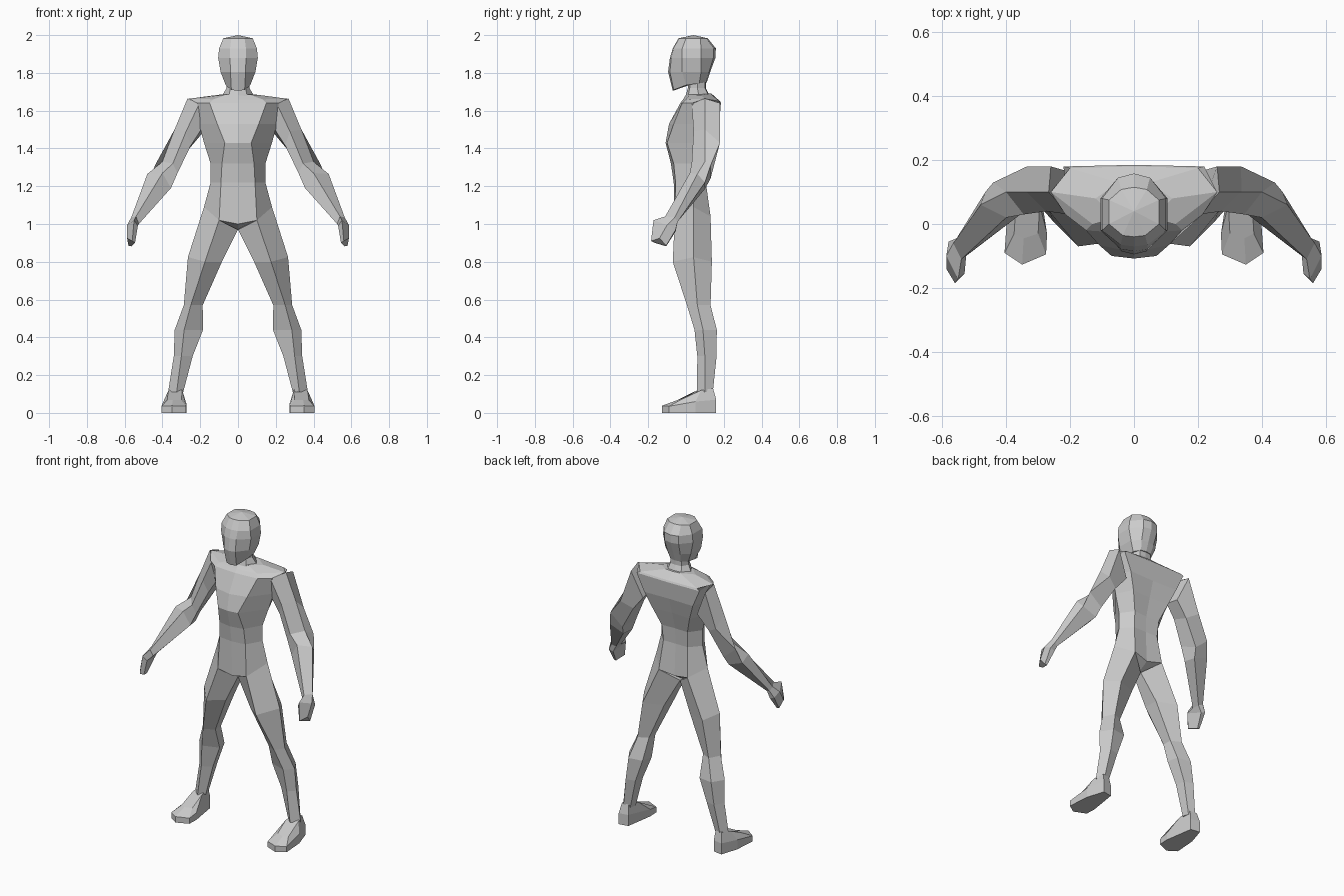
import bpy, bmesh

skin = bpy.data.materials.new("pale_grey")
skin.diffuse_color = (0.6, 0.6, 0.6, 1)


def loft(name, rings, side=1, start=None, end=None):
    """Skin closed rings; each end is a flat cap or a fan to a point."""
    bm = bmesh.new()
    rows = [[bm.verts.new((p[0] * side, p[1], p[2])) for p in r] for r in rings]
    n = len(rows[0])
    for a, b in zip(rows, rows[1:]):
        for i in range(n):
            j = (i + 1) % n
            bm.faces.new((a[i], a[j], b[j], b[i]))
    for row, tip in ((rows[0], start), (rows[-1], end)):
        if tip:
            t = bm.verts.new((tip[0] * side, tip[1], tip[2]))
            for i in range(n):
                bm.faces.new((row[i], row[(i + 1) % n], t))
        else:
            bm.faces.new(row)
    bmesh.ops.recalc_face_normals(bm, faces=bm.faces)
    mesh = bpy.data.meshes.new(name)
    bm.to_mesh(mesh)
    bm.free()
    mesh.materials.append(skin)
    bpy.context.collection.objects.link(bpy.data.objects.new(name, mesh))


def whole(half):
    """Complete a half ring that runs from front centre to back centre."""
    return half + [(-x, y, z) for x, y, z in half[-2:0:-1]]


def level(z, *pts):
    return [(x, y, z) for x, y in pts]


# Torso: front centre, chest panel edge, flank, back edge, spine
torso = [
    [(0, -.06, 1.0), (.10, -.06, 1.02), (.18, .04, 1.09), (.10, .13, 1.04), (0, .115, 1.02)],
    level(1.22, (0, -.065), (.09, -.055), (.145, .04), (.085, .105), (0, .105)),
    level(1.32, (0, -.08), (.085, -.065), (.145, .04), (.09, .115), (0, .11)),
    level(1.43, (0, -.108), (.07, -.10), (.18, .05), (.13, .15), (0, .14)),
    level(1.53, (0, -.09), (.11, -.065), (.207, .06), (.17, .175), (0, .17)),
    level(1.64, (0, -.03), (.15, -.02), (.215, .03), (.22, .18), (0, .185)),
    [(0, -.015, 1.66), (.13, 0, 1.66), (.26, .10, 1.663), (.20, .175, 1.65), (0, .18, 1.65)],
    [(0, 0, 1.685), (.06, .02, 1.685), (.12, .08, 1.682), (.05, .13, 1.69), (0, .135, 1.69)],
]
loft("torso", [whole(r) for r in torso], start=(0, .03, .97))

# Neck
neck = [
    level(1.67, (0, -.005), (.05, .01), (.09, .07), (.05, .125), (0, .13)),
    level(1.72, (0, .01), (.04, .02), (.06, .06), (.04, .1), (0, .105)),
    level(1.79, (0, .01), (.04, .02), (.06, .06), (.04, .1), (0, .105)),
]
loft("neck", [whole(r) for r in neck])

# Head: chin ring up to the crown
head = [
    [(0, -.07, 1.705), (.035, -.065, 1.71), (.065, 0, 1.735), (.065, .07, 1.745),
     (.035, .105, 1.75), (0, .11, 1.75)],
    level(1.805, (0, -.095), (.04, -.085), (.092, -.02), (.09, .08), (.045, .122), (0, .128)),
    level(1.88, (0, -.085), (.042, -.078), (.105, -.02), (.105, .08), (.05, .145), (0, .156)),
    level(1.93, (0, -.07), (.042, -.065), (.10, -.02), (.10, .08), (.05, .145), (0, .158)),
    level(1.983, (0, -.04), (.035, -.036), (.078, 0), (.078, .075), (.04, .108), (0, .115)),
]
loft("head", [whole(r) for r in head], start=(0, .03, 1.74), end=(0, .04, 2.0))

# Arm: outer ridge, back, inner back, inner front, front
arm = [
    [(.267, .10, 1.665), (.26, .18, 1.64), (.19, .16, 1.48), (.195, .06, 1.50), (.205, .03, 1.637)],
    [(.336, .10, 1.50), (.335, .18, 1.43), (.265, .15, 1.39), (.25, .06, 1.415), (.275, .04, 1.49)],
    [(.40, .10, 1.33), (.44, .13, 1.31), (.355, .13, 1.24), (.32, .04, 1.27), (.345, .03, 1.32)],
    [(.48, .06, 1.265), (.465, .10, 1.22), (.37, .10, 1.185), (.355, .03, 1.19), (.40, .02, 1.27)],
    [(.565, -.06, 1.035), (.555, -.045, 1.01), (.53, -.055, 1.0), (.525, -.10, 1.0), (.54, -.11, 1.04)],
]
# Hand: wrist, knuckles, fingertips
hand = [
    arm[-1],
    [(.587, -.10, .995), (.58, -.055, .97), (.55, -.055, .96), (.53, -.155, .99), (.55, -.172, 1.02)],
    [(.587, -.14, .925), (.58, -.105, .885), (.565, -.105, .882), (.545, -.165, .90), (.56, -.185, .91)],
]

# Leg: outer, front ridge, inner front, inner back, back
leg = [
    [(.18, .04, 1.09), (.10, -.06, 1.02), (0, .0, .97), (0, .06, .97), (.10, .13, 1.04)],
    [(.265, .04, .825), (.175, -.07, .80), (.085, 0, .80), (.09, .09, .80), (.21, .137, .80)],
    level(.57, (.287, .06), (.25, .005), (.187, .04), (.19, .10), (.25, .13)),
    level(.44, (.335, .09), (.285, .045), (.185, .08), (.20, .15), (.29, .163)),
    level(.30, (.34, .10), (.30, .06), (.24, .09), (.25, .15), (.31, .162)),
    level(.11, (.37, .10), (.325, .058), (.29, .09), (.30, .13), (.34, .142)),
]

# Foot: sole outline, welt, then instep rising to the ankle
sole = [(.405, -.09), (.35, -.127), (.275, -.095), (.272, -.03), (.30, .15), (.36, .16), (.395, .05)]
heights = (.035, .038, .035, .045, .07, .07, .06)
foot = [
    level(0, *sole),
    [(x, y, z) for (x, y), z in zip(sole, heights)],
    [(.375, -.03, .068), (.345, -.045, .068), (.30, -.03, .068), (.295, .06, .12),
     (.305, .138, .13), (.35, .143, .13), (.368, .08, .12)],
]

# Mirrored limbs
for label, side in (("left", 1), ("right", -1)):
    loft(label + "_arm", arm, side)
    loft(label + "_hand", hand, side)
    loft(label + "_leg", leg, side)
    loft(label + "_foot", foot, side)
